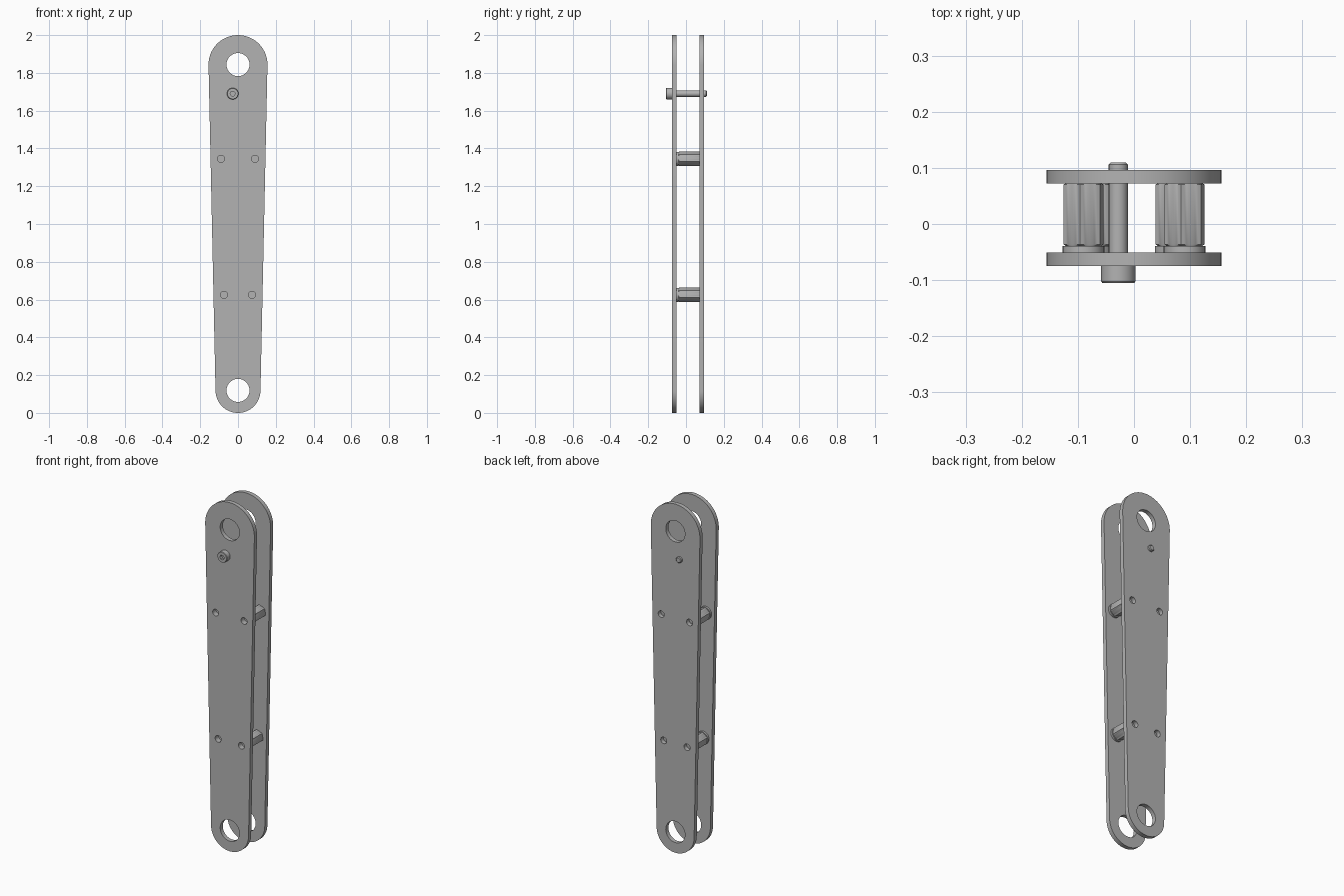
import bpy
import bmesh
from math import sin, cos, pi, asin, radians

cube = bpy.data.objects.get("Cube")
if cube:
    bpy.data.objects.remove(cube)

# Single plain metal colour
metal = bpy.data.materials.new("grey metal")
metal.use_nodes = True
GREY = (0.45, 0.45, 0.45, 1)
metal.diffuse_color = GREY
metal.node_tree.nodes["Principled BSDF"].inputs["Base Color"].default_value = GREY

TOP_Z, TOP_R = 1.844, 0.156
LOW_Z, LOW_R = 0.119, 0.119
BOLT_X, BOLT_Z = -0.028, 1.69
SPACERS = {"upper": (0.09, 1.345), "lower": (0.074, 0.625)}
FRONT, BACK, THICK = -0.0625, 0.0845, 0.024


def smooth(obj):
    bpy.ops.object.select_all(action='DESELECT')
    obj.select_set(True)
    bpy.context.view_layer.objects.active = obj
    bpy.ops.object.shade_smooth_by_angle(angle=radians(30))


def arc(x, z, r, start, end, n):
    return [(x + r * cos(start + (end - start) * i / n),
             z + r * sin(start + (end - start) * i / n)) for i in range(n + 1)]


def circle(x, z, r, n=32):
    return arc(x, z, r, 0, 2 * pi, n)[:-1]


def plate(name, y):
    """Tapered link with round ends, drilled for pins, spacers and bolt."""
    tilt = asin((TOP_R - LOW_R) / (TOP_Z - LOW_Z))
    outline = (arc(0, TOP_Z, TOP_R, -tilt, pi + tilt, 48)
               + arc(0, LOW_Z, LOW_R, pi + tilt, 2 * pi - tilt, 48))
    loops = [outline, circle(0, TOP_Z, 0.061, 48), circle(0, LOW_Z, 0.061, 48),
             circle(BOLT_X, BOLT_Z, 0.0172)]
    loops += [circle(s * x, z, 0.019) for x, z in SPACERS.values() for s in (-1, 1)]
    curve = bpy.data.curves.new(name, 'CURVE')
    curve.dimensions = '2D'
    curve.fill_mode = 'BOTH'
    curve.extrude = THICK / 2
    for loop in loops:
        spline = curve.splines.new('POLY')
        spline.points.add(len(loop) - 1)
        for point, (x, z) in zip(spline.points, loop):
            point.co = (x, z, 0, 1)
        spline.use_cyclic_u = True
    obj = bpy.data.objects.new(name, curve)
    bpy.context.collection.objects.link(obj)
    obj.location.y = y
    obj.rotation_euler.x = pi / 2
    bpy.ops.object.select_all(action='DESELECT')
    obj.select_set(True)
    bpy.context.view_layer.objects.active = obj
    bpy.ops.object.convert(target='MESH')
    obj = bpy.context.object
    bm = bmesh.new()
    bm.from_mesh(obj.data)
    bmesh.ops.remove_doubles(bm, verts=bm.verts, dist=0.00001)
    bmesh.ops.recalc_face_normals(bm, faces=bm.faces)
    bm.to_mesh(obj.data)
    bm.free()
    obj.data.materials.clear()
    obj.data.materials.append(metal)
    smooth(obj)


def turned(name, x, z, rings, n=48, turn=0, closed=False):
    """Stack rings (shape, radius, y) along y; shape is round or hex."""
    bm = bmesh.new()
    loops = []
    for shape, radius, y in rings:
        loop = []
        for i in range(n):
            a = 2 * pi * i / n
            r = radius
            if shape == "hex":
                r *= cos(pi / 6) / cos(a % (pi / 3) - pi / 6)
            loop.append(bm.verts.new((r * cos(a + turn), y, r * sin(a + turn))))
        loops.append(loop)
    pairs = list(zip(loops, loops[1:]))
    if closed:
        pairs.append((loops[-1], loops[0]))
    else:
        bm.faces.new(loops[0])
        bm.faces.new(loops[-1])
    for a, b in pairs:
        for i in range(n):
            j = (i + 1) % n
            bm.faces.new((a[i], a[j], b[j], b[i]))
    bmesh.ops.recalc_face_normals(bm, faces=bm.faces)
    mesh = bpy.data.meshes.new(name)
    bm.to_mesh(mesh)
    bm.free()
    mesh.materials.append(metal)
    obj = bpy.data.objects.new(name, mesh)
    obj.location = (x, 0, z)
    bpy.context.collection.objects.link(obj)
    smooth(obj)


# Side plates
plate("front_plate", FRONT)
plate("back_plate", BACK)

# Hex spacers, each seated on a washer behind the front plate
inner = FRONT + THICK / 2
seat = inner + 0.011
far = BACK - THICK / 2
for level, (px, pz) in SPACERS.items():
    for side, s in (("left", 1), ("right", -1)):
        turned(f"{level}_{side}_spacer", s * px, pz,
               [("round", 0.032, seat), ("hex", 0.038, seat + 0.003),
                ("hex", 0.038, far - 0.002), ("round", 0.0325, far)],
               turn=radians(39))
        turned(f"{level}_{side}_washer", s * px, pz,
               [("round", 0.022, inner), ("round", 0.037, inner),
                ("round", 0.037, seat), ("round", 0.022, seat)], closed=True)

# Socket head bolt through both plates
head = FRONT - THICK / 2
turned("socket_bolt", BOLT_X, BOLT_Z,
       [("hex", 0.014, head - 0.014), ("hex", 0.014, head - 0.031),
        ("round", 0.028, head - 0.031), ("round", 0.0305, head - 0.028),
        ("round", 0.0305, head), ("round", 0.017, head),
        ("round", 0.017, 0.106), ("round", 0.013, 0.110)])
